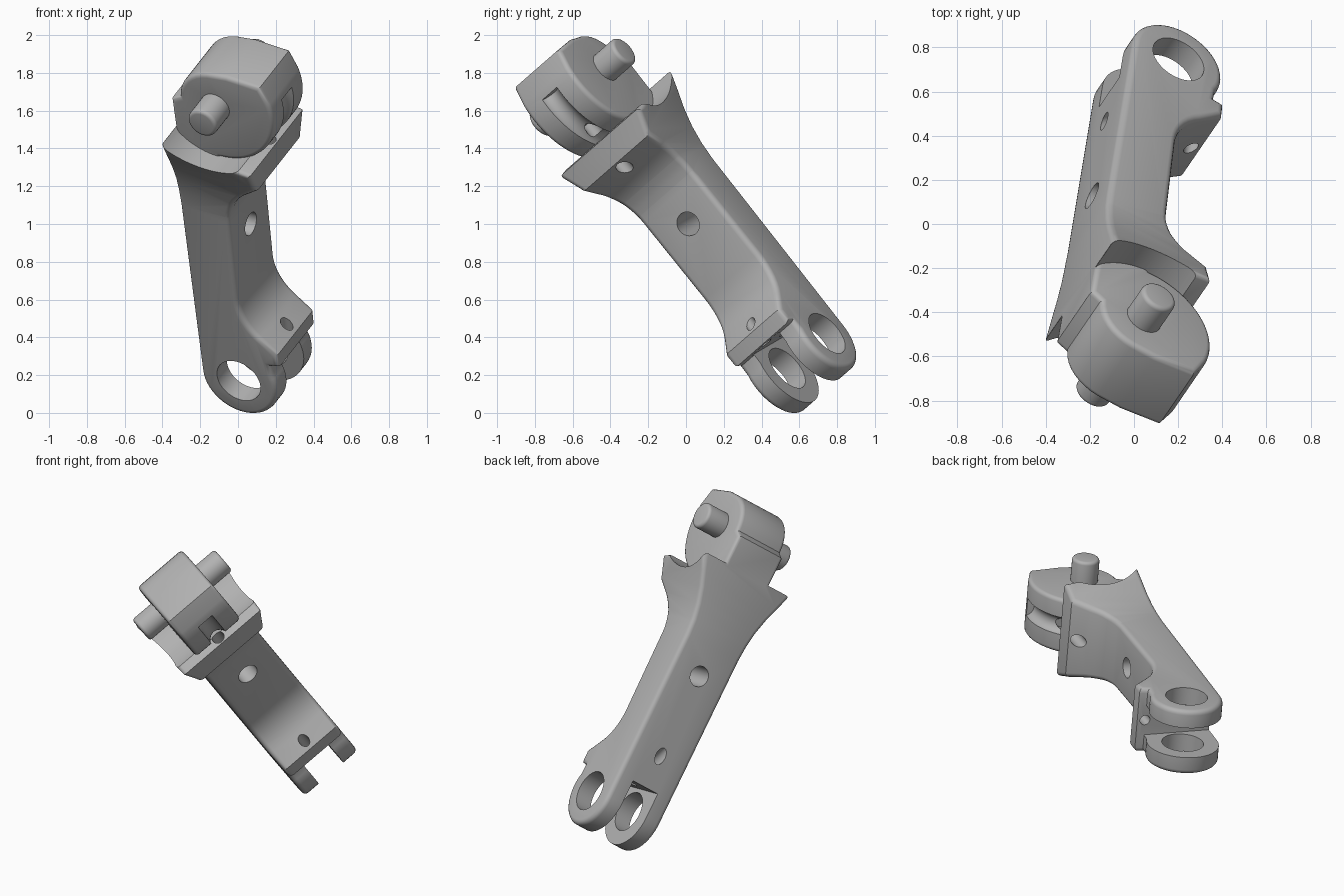
import bpy, bmesh
from math import sin, cos, radians
from mathutils import Matrix, Vector

if "Cube" in bpy.data.objects:
    bpy.data.objects.remove(bpy.data.objects["Cube"], do_unlink=True)

grey = bpy.data.materials.new("plain grey")
grey.use_nodes = True
grey.diffuse_color = (0.45, 0.45, 0.45, 1)
grey.node_tree.nodes["Principled BSDF"].inputs["Base Color"].default_value = (0.45, 0.45, 0.45, 1)

PIN = 1.84      # distance from ring axis to pin axis along the link


def arc(cx, cy, r, start, end, n):
    steps = [radians(start + (end - start) * i / n) for i in range(n + 1)]
    return [(cx + r * cos(t), cy + r * sin(t)) for t in steps]


def add_object(name, bm):
    bm.normal_update()
    if bm.calc_volume(signed=True) < 0:
        bmesh.ops.reverse_faces(bm, faces=bm.faces[:])
    mesh = bpy.data.meshes.new(name)
    bm.to_mesh(mesh)
    bm.free()
    ob = bpy.data.objects.new(name, mesh)
    bpy.context.scene.collection.objects.link(ob)
    mesh.materials.append(grey)
    return ob


def loft(loops):
    """Closed solid through a stack of equal loops."""
    bm = bmesh.new()
    rows = [[bm.verts.new(p) for p in loop] for loop in loops]
    n = len(rows[0])
    for low, high in zip(rows, rows[1:]):
        for i in range(n):
            j = (i + 1) % n
            bm.faces.new((low[i], low[j], high[j], high[i]))
    bm.faces.new(rows[0][::-1])
    bm.faces.new(rows[-1])
    return bm


def inset(points, d):
    """Move a counter-clockwise outline inward by d."""
    pts = [Vector(p) for p in points]
    moved = []
    for i, p in enumerate(pts):
        e1 = (p - pts[i - 1]).normalized()
        e2 = (pts[(i + 1) % len(pts)] - p).normalized()
        n1, n2 = Vector((-e1.y, e1.x)), Vector((-e2.y, e2.x))
        moved.append(p + (n1 + n2) * d / (1 + n1.dot(n2)))
    return moved


def rounded_prism(points, half, r):
    """Outline extruded to both sides, with rounded rims."""
    rim = [(r * (1 - cos(t)), half - r + r * sin(t))
           for t in (radians(a) for a in (0, 22.5, 45, 67.5, 90))]
    layers = [(d, -z) for d, z in reversed(rim)] + rim
    return loft([[(p.x, p.y, z) for p in inset(points, d)] for d, z in layers])


def rod(start, end, radius, sides=40):
    start, end = Vector(start), Vector(end)
    turn = (end - start).to_track_quat('Z', 'Y').to_matrix().to_4x4()
    bm = bmesh.new()
    bmesh.ops.create_cone(bm, cap_ends=True, segments=sides, radius1=radius, radius2=radius,
                          depth=(end - start).length,
                          matrix=Matrix.Translation((start + end) / 2) @ turn)
    return add_object("cutter", bm)


def combine(ob, other, operation):
    """Apply a boolean with the first solver that gives a solid."""
    mod = ob.modifiers.new("Boolean", 'BOOLEAN')
    mod.operation, mod.object = operation, other
    for solver in ('EXACT', 'MANIFOLD', 'FLOAT'):
        mod.solver = solver
        bpy.context.view_layer.update()
        graph = bpy.context.evaluated_depsgraph_get()
        mesh = bpy.data.meshes.new_from_object(ob.evaluated_get(graph))
        if len(mesh.polygons) > 0:
            break
    ob.modifiers.clear()
    ob.data = mesh
    bpy.data.objects.remove(other, do_unlink=True)


# Link body: side outline (local x = thickness, y = length, z = width)
side = [(0.26, 1.62), (-0.25, 1.54), (-0.25, 1.396)]
side += arc(-0.34, 1.08, 0.3, 50, 0, 7)
side += arc(-0.34, 0.56, 0.3, 0, -50, 7)
side += [(-0.25, 0.245), (-0.25, 0.16), (-0.2, 0.15)]
side += arc(0, 0, 0.225, 155, 360, 28) + [(0.26, 1.2)]
bm = rounded_prism(side, 0.215, 0.03)

# Flare the width towards the socket
flare = [(1.12, 0.215), (1.22, 0.222), (1.32, 0.24), (1.42, 0.27), (1.52, 0.31), (1.64, 0.355)]
for level, _ in flare[:-1]:
    bmesh.ops.bisect_plane(bm, geom=bm.verts[:] + bm.edges[:] + bm.faces[:], dist=1e-5,
                           plane_co=(0, level, 0), plane_no=(0, 1, 0))
for vert in bm.verts:
    for (y0, w0), (y1, w1) in zip(flare, flare[1:]):
        if y0 < vert.co.y <= y1:
            extra = w0 + (w1 - w0) * (vert.co.y - y0) / (y1 - y0) - flare[0][1]
            vert.co.z += extra if vert.co.z > 0 else -extra
            break
body = add_object("link_body", bm)

# Concave socket and fork slot
combine(body, rod((0, PIN, -1), (0, PIN, 1), 0.34, 96), 'DIFFERENCE')
bm = bmesh.new()
bmesh.ops.create_cube(bm, size=1, matrix=Matrix.Translation((0, -0.22, 0)) @ Matrix.Diagonal((1.2, 0.75, 0.2, 1)))
combine(body, add_object("slot_cutter", bm), 'DIFFERENCE')

# Knuckle with flat top, rear stop and neck
knuckle_side = arc(0, 0, 0.215, 0, 80, 8) + [(-0.08, 0.225), (-0.28, 0.21)]
knuckle_side += arc(0, 0, 0.345, 162, 270, 26)
knuckle_side += [(0.05, -0.44), (0.252, -0.44), (0.268, -0.03)]
knuckle = add_object("knuckle", rounded_prism([(x, y + PIN) for x, y in knuckle_side], 0.18, 0.025))

# Cord groove around the front of the knuckle
loops = []
for cx, cy in arc(0, 0, 1, 170, 255, 24):
    loops.append([(cx * (0.36 + p), PIN + cy * (0.36 + p), q)
                  for p, q in arc(0, 0, 0.06, 0, 337.5, 15)])
combine(knuckle, add_object("groove_cutter", loft(loops)), 'DIFFERENCE')

# Hinge pin
circle = arc(0, PIN, 0.085, 0, 348.75, 31)
combine(knuckle, add_object("hinge_pin", rounded_prism(circle, 0.335, 0.02)), 'UNION')
combine(body, knuckle, 'UNION')

# Ring holes, cross hole and cord holes
for start, end, radius in [
        ((0, 0, -1), (0, 0, 1), 0.13),
        ((-0.6, 0.92, 0), (0.6, 0.92, 0), 0.065),
        ((-0.2, 1.2, 0), (-0.2, 1.66, 0), 0.04),
        ((-0.2, 0.05, 0), (-0.2, 0.5, 0), 0.032),
        ((0.34, 0.49, 0), (0.0, 0.1, 0), 0.035)]:
    combine(body, rod(start, end, radius), 'DIFFERENCE')

# Tilt the link into its pose and stand it centred on the floor
w = Vector((0.46, 0.67, 0.585)).normalized()
u = Vector((-0.071, -0.618, 0.784))
u = (u - w * u.dot(w)).normalized()
v = u.cross(w)
body.data.transform(Matrix((v, u, w)).transposed().to_4x4())
pts = [p.co for p in body.data.vertices]
lo = Vector([min(p[i] for p in pts) for i in range(3)])
hi = Vector([max(p[i] for p in pts) for i in range(3)])
body.data.transform(Matrix.Translation((-(lo.x + hi.x) / 2, -(lo.y + hi.y) / 2, -lo.z)))

bpy.ops.object.select_all(action='DESELECT')
body.select_set(True)
bpy.context.view_layer.objects.active = body
bpy.ops.object.shade_smooth_by_angle(angle=radians(35))
